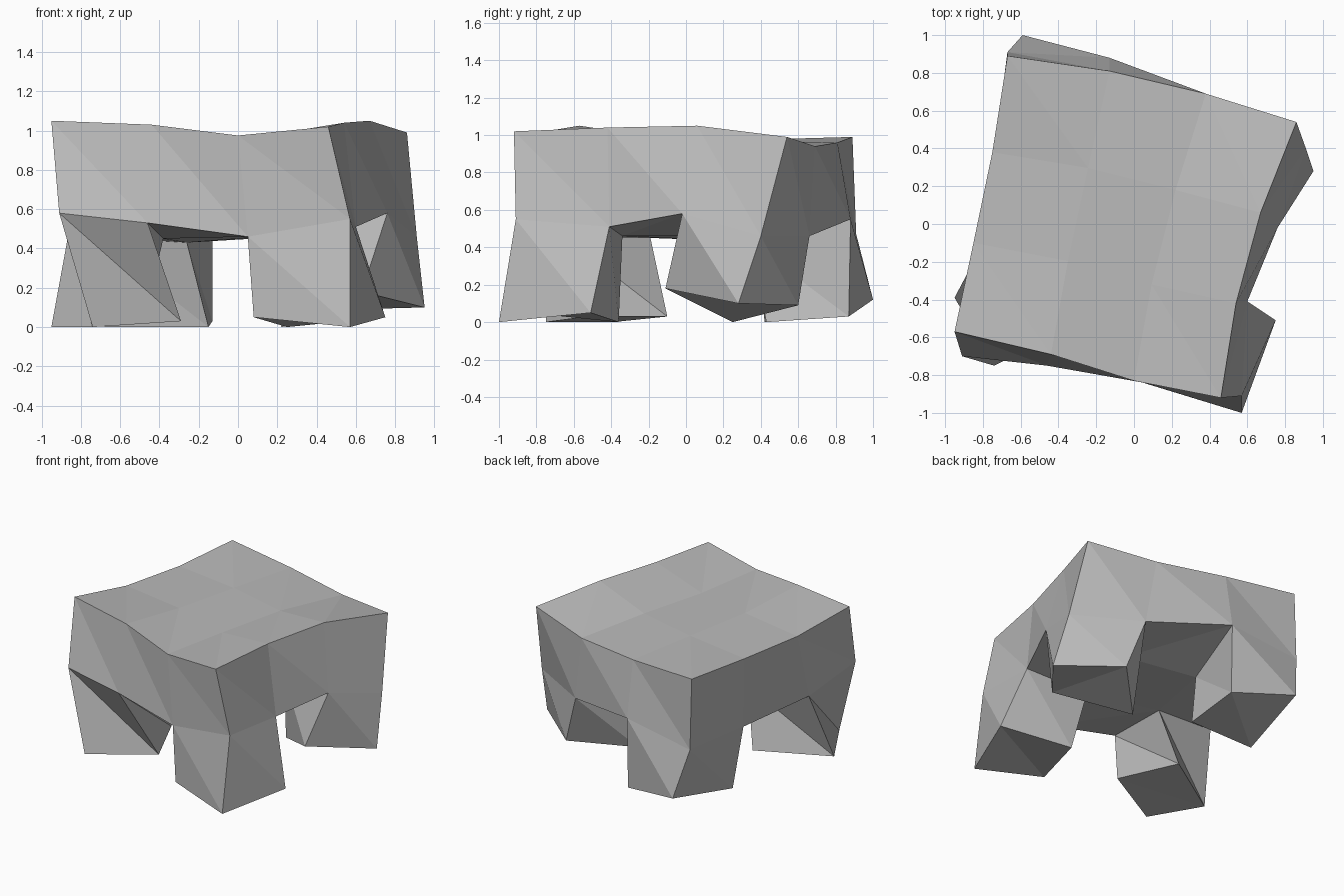
import bpy
import bmesh
from mathutils import Vector

cube = bpy.data.objects.get("Cube")
if cube:
    bpy.data.objects.remove(cube, do_unlink=True)

# Single stone grey material
stone = bpy.data.materials.new("stone grey")
stone.use_nodes = True
stone.diffuse_color = (0.5, 0.5, 0.5, 1)
stone.node_tree.nodes["Principled BSDF"].inputs["Base Color"].default_value = stone.diffuse_color

bm = bmesh.new()


def points(*coordinates):
    """Add a short run of points to the mesh and return its vertices."""
    return [bm.verts.new(Vector(point)) for point in coordinates]


def split_quad(a, b, c, d):
    """Fill a warped quad with two flat triangles that share the diagonal a to c."""
    bm.faces.new((a, b, c))
    bm.faces.new((a, c, d))


def wall(upper, lower):
    """Join two closed loops, both running anticlockwise from above."""
    count = len(upper)
    for i in range(count):
        following = (i + 1) % count
        split_quad(upper[i], lower[i], lower[following], upper[following])


# Rim of the seat: front, right, back and left sides, each starting at a corner
rim = points((-.95, -.57, 1.05), (-.44, -.69, 1.03), (0, -.83, .975))
rim += points((.46, -.92, 1.02), (.54, -.42, 1.04), (.67, .06, 1.05))
rim += points((.86, .54, .99), (.38, .69, .94), (-.13, .81, .96))
rim += points((-.67, .89, .99), (-.75, .38, .97), (-.85, -.1, .98))

# Waist loop where the legs leave the seat, in the same order
waist = points((-.91, -.7, .58), (-.46, -.75, .53), (.05, -.84, .46))
waist += points((.57, -.91, .55), (.6, -.41, .51), (.76, -.02, .58))
waist += points((.91, .4, .46), (.45, .66, .46), (-.13, .88, .55))
waist += points((-.67, .91, .47), (-.74, .38, .46), (-.86, -.22, .49))

# Inner corners of the four legs on the underside
under = points((-.38, -.19, .45), (.13, -.34, .46), (.25, .2, .46), (-.26, .34, .43))

# Foot outlines: outer corner, next along the rim, inner corner, previous along the rim
feet = [
    points((-.74, -.75, 0), (-.29, -.52, .03), (-.48, -.1, .03), (-.95, -.39, 0)),
    points((.57, -1, 0), (.75, -.51, .05), (.25, -.36, 0), (.08, -.85, .05)),
    points((.95, .28, .1), (.57, .6, .09), (.22, .25, 0), (.63, -.11, .18)),
    points((-.59, 1, .12), (-.68, .42, 0), (-.15, .43, 0), (-.13, .87, .03)),
]

# Sides of the seat
wall(rim, waist)

# Legs with closed soles
for corner, foot in enumerate(feet):
    start = corner * 3
    leg_top = [waist[start], waist[start + 1], under[corner], waist[start - 1]]
    wall(leg_top, foot)
    split_quad(*reversed(foot))

# Underside between the legs
for side in range(4):
    start = side * 3
    split_quad(under[side], under[(side + 1) % 4], waist[start + 2], waist[start + 1])
split_quad(*reversed(under))

# Seat top: a patch stretched between the four sides of the rim
front, right = rim[0:4], rim[3:7]
back = rim[6:10][::-1]
left = [rim[0], rim[11], rim[10], rim[9]]


def patch_point(column, row):
    u, v = column / 3, row / 3
    across = left[row].co.lerp(right[row].co, u)
    along = front[column].co.lerp(back[column].co, v)
    corners = front[0].co.lerp(front[-1].co, u).lerp(back[0].co.lerp(back[-1].co, u), v)
    return bm.verts.new(across + along - corners)


rows = [front]
for row in (1, 2):
    rows.append([left[row], patch_point(1, row), patch_point(2, row), right[row]])
rows.append(back)
for near, far in zip(rows, rows[1:]):
    for i in range(3):
        split_quad(far[i], near[i], near[i + 1], far[i + 1])

mesh = bpy.data.meshes.new("stone_stool")
bmesh.ops.recalc_face_normals(bm, faces=bm.faces)
bm.to_mesh(mesh)
bm.free()
mesh.materials.append(stone)
stool = bpy.data.objects.new("stone_stool", mesh)
bpy.context.scene.collection.objects.link(stool)
